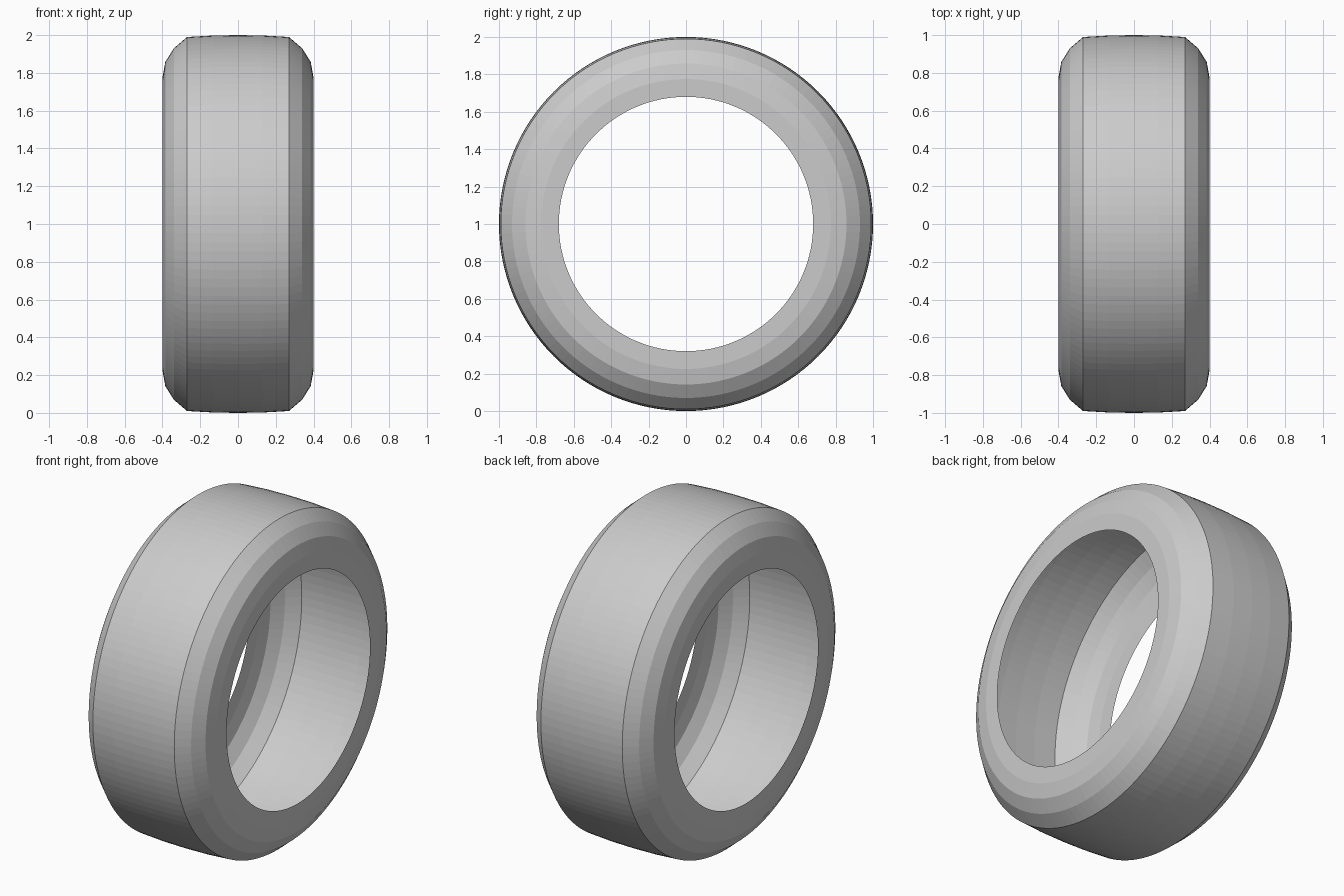
import bpy, bmesh, math

if "Cube" in bpy.data.objects:
    bpy.data.objects.remove(bpy.data.objects["Cube"])

SEGMENTS = 128

# Plain grey for the whole tyre
grey = bpy.data.materials.new("plain grey")
grey.diffuse_color = (0.6, 0.6, 0.6, 1.0)
grey.use_nodes = True
grey.node_tree.nodes["Principled BSDF"].inputs["Base Color"].default_value = grey.diffuse_color

# Half cross-section (x, radius) from tread centre to the bead, then mirrored
half = [(0.0, 1.0), (0.13, 0.998), (0.27, 0.99), (0.34, 0.93),
        (0.385, 0.858), (0.40, 0.775), (0.40, 0.68)]
profile = [(-x, r) for x, r in reversed(half[1:])] + half

# Open tyre shell: spin the cross-section around the x axis
bm = bmesh.new()
rings = []
for x, r in profile:
    rings.append([bm.verts.new((x, r * math.cos(a), 1.0 + r * math.sin(a)))
                  for a in (2 * math.pi * i / SEGMENTS for i in range(SEGMENTS))])
for a, b in zip(rings, rings[1:]):
    for i in range(SEGMENTS):
        j = (i + 1) % SEGMENTS
        bm.faces.new((a[i], a[j], b[j], b[i]))

# Point the normals away from the tyre's hollow core
bm.normal_update()
for f in bm.faces:
    c = f.calc_center_median()
    d = math.hypot(c.y, c.z - 1.0)
    out = (c.x * f.normal.x
           + (d - 0.68) * (f.normal.y * c.y + f.normal.z * (c.z - 1.0)) / d)
    if out < 0:
        f.normal_flip()

mesh = bpy.data.meshes.new("tyre")
bm.to_mesh(mesh)
bm.free()
mesh.materials.append(grey)
tyre = bpy.data.objects.new("tyre", mesh)
bpy.context.collection.objects.link(tyre)
